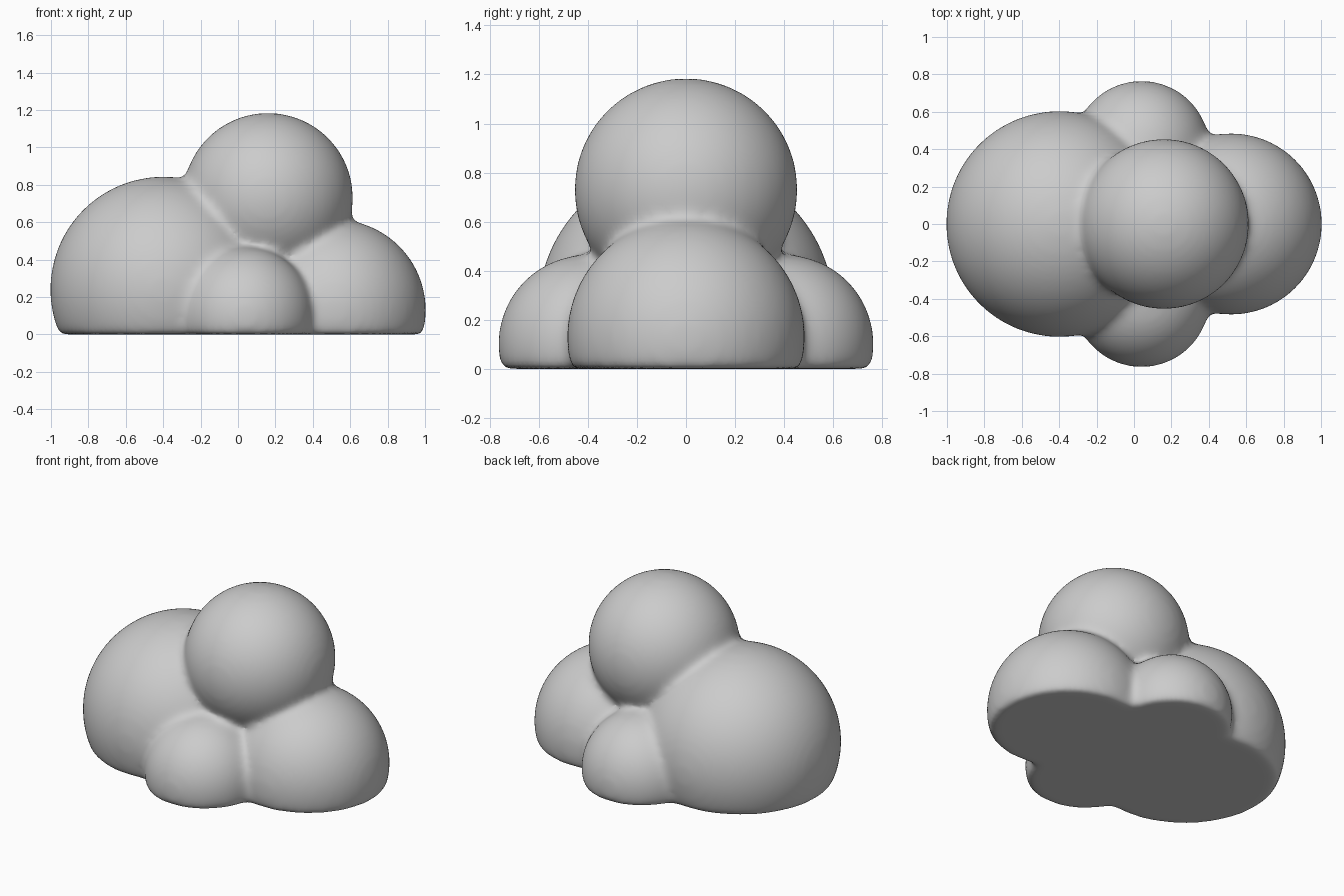
import bpy, bmesh
from mathutils import Matrix

if "Cube" in bpy.data.objects:
    bpy.data.objects.remove(bpy.data.objects["Cube"])

# Puffs of the cloud: centre and radius
puffs = [((-0.40, 0, 0.24), 0.604),
         ((0.16, 0, 0.73), 0.455),
         ((0.52, 0, 0.13), 0.485)]
puffs += [((0.04, side * 0.40, 0.10), 0.366) for side in (-1, 1)]


def add_puff(bm, centre, radius):
    """A ball cut flat and capped at ground level."""
    part = bmesh.new()
    bmesh.ops.create_icosphere(part, subdivisions=6, radius=radius,
                               matrix=Matrix.Translation(centre))
    cut = bmesh.ops.bisect_plane(part, geom=part.verts[:] + part.edges[:] + part.faces[:],
                                 plane_co=(0, 0, 0), plane_no=(0, 0, -1), clear_outer=True)
    rim = [e for e in cut['geom_cut'] if isinstance(e, bmesh.types.BMEdge)]
    if rim:
        bmesh.ops.contextual_create(part, geom=rim)
    bmesh.ops.recalc_face_normals(part, faces=part.faces[:])
    temp = bpy.data.meshes.new("puff")
    part.to_mesh(temp)
    part.free()
    bm.from_mesh(temp)
    bpy.data.meshes.remove(temp)


bm = bmesh.new()
for centre, radius in puffs:
    add_puff(bm, centre, radius)
mesh = bpy.data.meshes.new("cloud")
bm.to_mesh(mesh)
bm.free()
cloud = bpy.data.objects.new("cloud", mesh)
bpy.context.collection.objects.link(cloud)

# Fuse the puffs into one skin, then soften creases and bottom rim
fuse = cloud.modifiers.new("fuse", 'REMESH')
fuse.mode = 'VOXEL'
fuse.voxel_size = 0.02
fuse.use_smooth_shade = True
soften = cloud.modifiers.new("soften", 'SMOOTH')
soften.factor = 0.5
soften.iterations = 22
